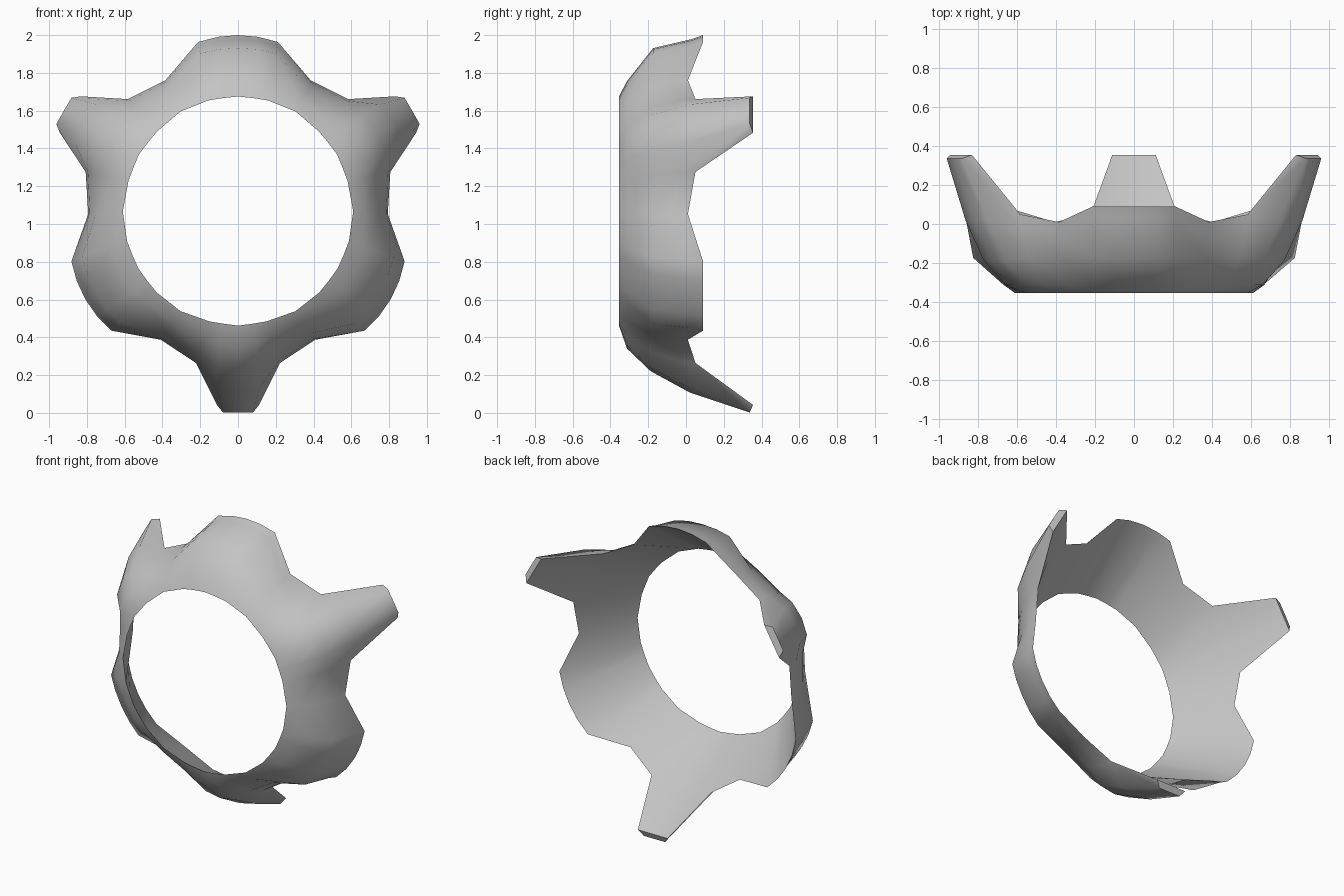
import bpy, bmesh, math

if "Cube" in bpy.data.objects:
    bpy.data.objects.remove(bpy.data.objects["Cube"])

CZ = 1.067  # height of the ring axis

# Columns of one 60 degree half sector, from lobe centre to prong centre.
# Each point: radius, y, degrees from the lobe centre (front rim to back edge).
LOBE = [(.608, -.355, 0), (.69, -.312, 0), (.864, -.174, 0), (.912, .032, 0), (.933, .09, 0)]
LOBE_MID = [(.605, -.355, 7.5), (.69, -.312, 7.3), (.864, -.174, 7), (.911, .032, 6.7), (.93, .09, 6.6)]
LOBE_SIDE = [(.608, -.355, 15), (.69, -.312, 14.6), (.86, -.174, 13.7), (.902, .032, 13.4), (.921, .09, 13.3)]
NOTCH = [(.61, -.355, 30), (.67, -.312, 30), (.75, -.174, 29.7), (.785, -.06, 29.3), (.793, .01, 29)]
PRONG_SIDE = [(.602, -.355, 45.5), (.685, -.312, 45), (.775, -.174, 44.6), (.82, -.04, 44.5), (.833, .05, 44.5)]
RIDGE = [(.6, -.355, 52.7), (.715, -.312, 52.5), (.836, -.186, 52.5), (.94, .02, 53), (1.067, .337, 55.7)]
PRONG = [(.605, -.355, 60), (.727, -.312, 60), (.847, -.186, 60), (.959, .02, 60), (1.065, .337, 60)]
# Straight inner wall behind each prong
INNER_MID, INNER_END, INNER_TIP = (.843, .05, 60), (1.025, .355, 60), (1.031, .355, 53.8)

bm = bmesh.new()


def face(pts, lobe, side):
    """Add one face placed in its half sector."""
    if side < 0:
        pts = pts[::-1]
    verts = []
    for r, y, off in pts:
        a = math.radians(lobe + side * off)
        verts.append(bm.verts.new((r * math.cos(a), y, CZ + r * math.sin(a))))
    bm.faces.new(verts)


def strip(a, b, lobe, side):
    for i in range(len(a) - 1):
        face([a[i], a[i + 1], b[i + 1], b[i]], lobe, side)


outer = [LOBE, LOBE_MID, LOBE_SIDE, NOTCH, PRONG_SIDE, RIDGE, PRONG]
# The inner wall runs straight from the front rim to the back edge
lining = [[c[0], c[-1]] for c in outer[:5]]
base = PRONG_SIDE[4]
for lobe in (90, 210, 330):
    for side in (1, -1):
        # Bulging outer wall
        for a, b in zip(outer, outer[1:]):
            strip(a, b, lobe, side)
        # Conical inner wall
        for a, b in zip(lining, lining[1:]):
            strip(b, a, lobe, side)
        # Inner wall of the prong
        face([PRONG[0], INNER_MID, base, RIDGE[0]], lobe, side)
        face([RIDGE[0], base, PRONG_SIDE[0]], lobe, side)
        face([INNER_MID, INNER_END, INNER_TIP, base], lobe, side)
        # Narrow prong flank and end cap
        face([base, INNER_TIP, RIDGE[4]], lobe, side)
        face([RIDGE[4], INNER_TIP, INNER_END, PRONG[4]], lobe, side)

bmesh.ops.remove_doubles(bm, verts=bm.verts, dist=.0005)
bmesh.ops.recalc_face_normals(bm, faces=bm.faces)
mesh = bpy.data.meshes.new("pronged_ring")
bm.to_mesh(mesh)
bm.free()
ring = bpy.data.objects.new("pronged_ring", mesh)
bpy.context.collection.objects.link(ring)

grey = bpy.data.materials.new("light_grey")
grey.diffuse_color = (.55, .55, .55, 1)
grey.use_nodes = True
grey.node_tree.nodes["Principled BSDF"].inputs["Base Color"].default_value = grey.diffuse_color
mesh.materials.append(grey)

bpy.context.view_layer.objects.active = ring
ring.select_set(True)
bpy.ops.object.shade_smooth_by_angle(angle=math.radians(60))
